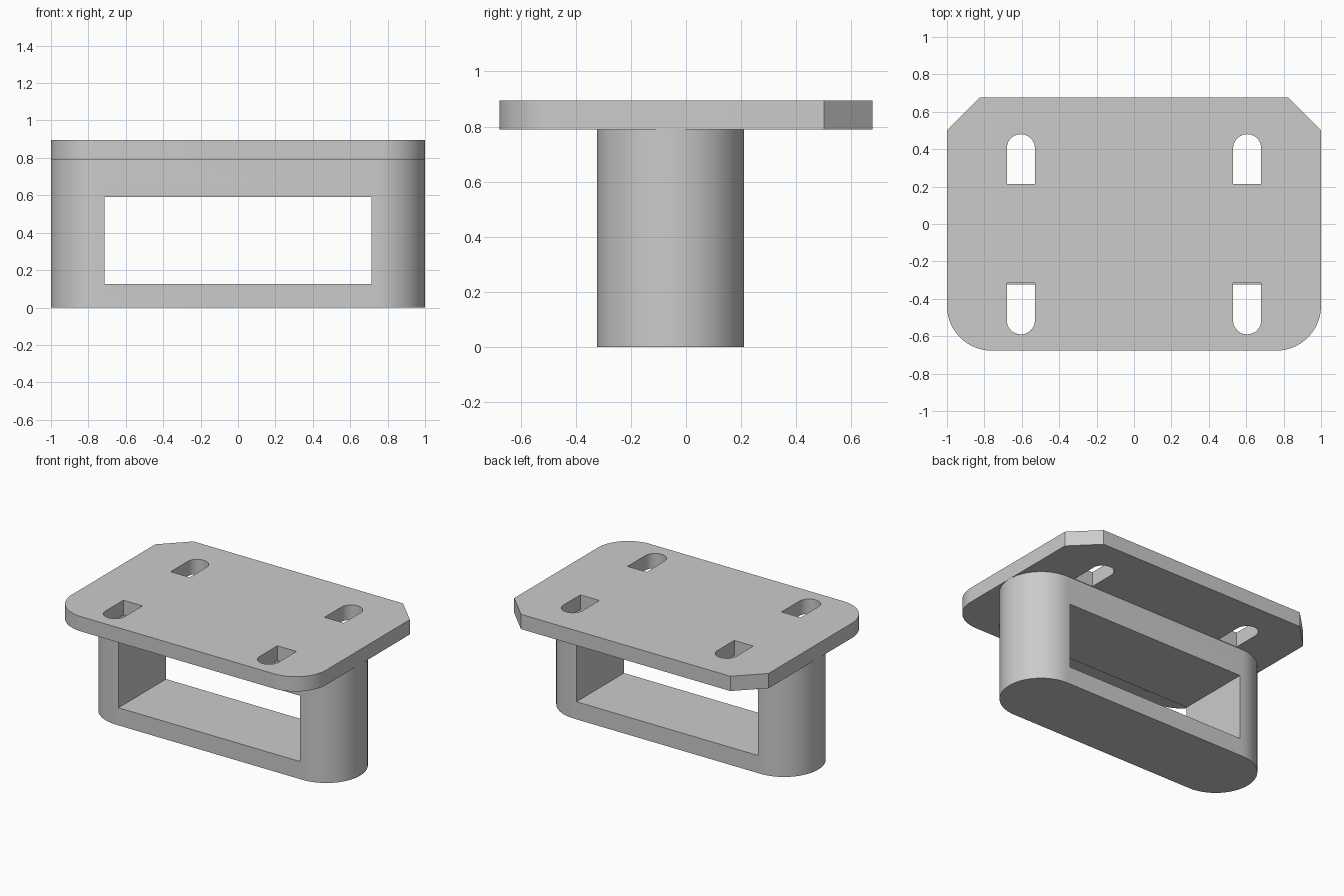
import bpy, bmesh
from math import sin, cos, pi, radians

cube = bpy.data.objects.get("Cube")
if cube:
    bpy.data.objects.remove(cube, do_unlink=True)

# Plain grey used for the whole bracket
grey = bpy.data.materials.new("plain grey")
grey.use_nodes = True
colour = (0.6, 0.6, 0.6, 1)
grey.diffuse_color = colour
grey.node_tree.nodes["Principled BSDF"].inputs["Base Color"].default_value = colour


def arc(cx, cy, r, start, end, steps=24):
    """Points along an arc, angles in degrees."""
    angles = [radians(start + (end - start) * i / steps) for i in range(steps + 1)]
    return [(cx + r * cos(a), cy + r * sin(a)) for a in angles]


def prism(name, outline, z0, z1):
    """Extrude a counter-clockwise outline from z0 up to z1."""
    bm = bmesh.new()
    base = bm.faces.new([bm.verts.new((x, y, z0)) for x, y in outline])
    grown = bmesh.ops.extrude_face_region(bm, geom=[base], use_keep_orig=True)
    top = [v for v in grown["geom"] if isinstance(v, bmesh.types.BMVert)]
    bmesh.ops.translate(bm, vec=(0, 0, z1 - z0), verts=top)
    bmesh.ops.recalc_face_normals(bm, faces=bm.faces)
    mesh = bpy.data.meshes.new(name)
    bm.to_mesh(mesh)
    bm.free()
    mesh.materials.append(grey)
    obj = bpy.data.objects.new(name, mesh)
    bpy.context.collection.objects.link(obj)
    return obj


def activate(obj):
    bpy.ops.object.select_all(action="DESELECT")
    obj.select_set(True)
    bpy.context.view_layer.objects.active = obj


def cut(obj, cutter):
    """Subtract the cutter, then discard it."""
    activate(obj)
    mod = obj.modifiers.new("cut", "BOOLEAN")
    mod.operation = "DIFFERENCE"
    mod.solver = "EXACT"
    mod.object = cutter
    bpy.ops.object.modifier_apply(modifier=mod.name)
    bpy.data.objects.remove(cutter, do_unlink=True)


PLATE_BOTTOM, PLATE_TOP = 0.79, 0.895
BODY_Y, BODY_R = -0.056, 0.267

# Mounting plate: rounded front corners, chamfered back corners
half_y, corner = 0.677, 0.24
plate = prism("mounting_plate",
              arc(-1 + corner, -half_y + corner, corner, 180, 270)
              + arc(1 - corner, -half_y + corner, corner, 270, 360)
              + [(1, 0.5), (0.823, half_y), (-0.823, half_y), (-1, 0.5)],
              PLATE_BOTTOM, PLATE_TOP)

# Four slots, square towards the body and round towards the outside
slot_r = 0.075
for x in (-0.605, 0.605):
    back = [(x - slot_r, 0.215), (x + slot_r, 0.215)] + arc(x, 0.48 - slot_r, slot_r, 0, 180)
    front = [(x + slot_r, -0.315), (x - slot_r, -0.315)] + arc(x, -0.59 + slot_r, slot_r, 180, 360)
    for outline in (back, front):
        cut(plate, prism("slot_cutter", outline, PLATE_BOTTOM - 0.1, PLATE_TOP + 0.1))

# Hollow body with semicircular ends and a window through from front to back
end = 1 - BODY_R
body = prism("window_body",
             arc(end, BODY_Y, BODY_R, -90, 90, 48) + arc(-end, BODY_Y, BODY_R, 90, 270, 48),
             0, PLATE_BOTTOM)
window = [(-0.713, -1), (0.713, -1), (0.713, 1), (-0.713, 1)]
cut(body, prism("window_cutter", window, 0.125, 0.592))

for obj in (plate, body):
    activate(obj)
    bpy.ops.object.shade_smooth_by_angle(angle=radians(30))
